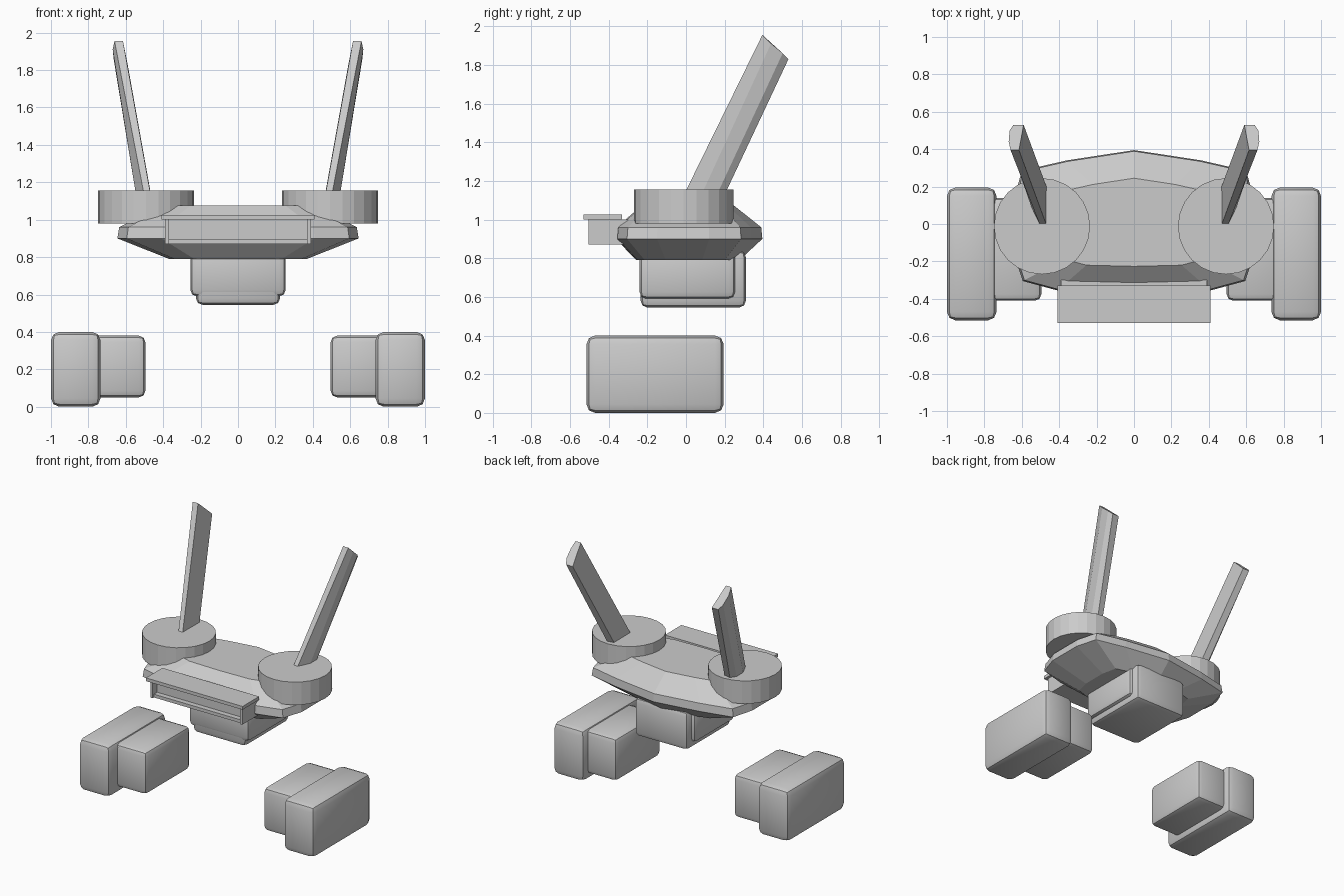
import bpy, bmesh, math
from mathutils import Vector

cube = bpy.data.objects.get("Cube")
if cube:
    bpy.data.objects.remove(cube, do_unlink=True)

grey = bpy.data.materials.new("light_grey")
grey.use_nodes = True
COLOUR = (0.6, 0.6, 0.6, 1)
grey.diffuse_color = COLOUR
grey.node_tree.nodes["Principled BSDF"].inputs["Base Color"].default_value = COLOUR


def finish(name, bm, smooth=None):
    """Turn a bmesh into a named object with the shared material."""
    bmesh.ops.recalc_face_normals(bm, faces=bm.faces)
    mesh = bpy.data.meshes.new(name)
    bm.to_mesh(mesh)
    bm.free()
    mesh.materials.append(grey)
    obj = bpy.data.objects.new(name, mesh)
    bpy.context.collection.objects.link(obj)
    if smooth:
        bpy.ops.object.select_all(action="DESELECT")
        obj.select_set(True)
        bpy.context.view_layer.objects.active = obj
        bpy.ops.object.shade_smooth_by_angle(angle=math.radians(smooth))
    return obj


def box(name, x, y, z, bevel=0.0):
    """Box from min/max pairs, optionally with rounded edges."""
    bm = bmesh.new()
    bmesh.ops.create_cube(bm, size=1)
    for v in bm.verts:
        v.co = Vector([(lo + hi) / 2 + c * (hi - lo)
                       for c, (lo, hi) in zip(v.co, (x, y, z))])
    if bevel:
        bmesh.ops.bevel(bm, geom=bm.edges[:], offset=bevel, segments=2,
                        profile=0.5, affect="EDGES")
    return finish(name, bm, 35 if bevel else None)


def loft(name, rings):
    """Skin a stack of equal-length rings and cap both ends."""
    bm = bmesh.new()
    loops = [[bm.verts.new(p) for p in ring] for ring in rings]
    n = len(loops[0])
    for a, b in zip(loops, loops[1:]):
        for i in range(n):
            j = (i + 1) % n
            bm.faces.new((a[i], a[j], b[j], b[i]))
    bm.faces.new(loops[0])
    bm.faces.new(loops[-1])
    return finish(name, bm)


# Faceted hull: one half outline, mirrored and scaled at each level
half = [(0, -.365), (.41, -.355), (.595, -.305), (.645, -.15),
        (.645, .12), (.6, .285), (.36, .34), (0, .395)]
outline = half + [(-x, y) for x, y in half[-2:0:-1]]
levels = [(.57, .70, .79), (1, 1, .90), (.985, .985, .96), (.62, .62, 1.075)]
loft("hull", [[(x * sx, y * sy, z) for x, y in outline] for sx, sy, z in levels])

# Neck blocks under the hull
box("neck_block", (-.255, .255), (-.24, .255), (.59, .85), .035)
box("neck_core", (-.225, .225), (-.235, .31), (.545, .84), .035)

# Front tray: overhanging lid, recessed panel and frame
box("tray_lid", (-.41, .41), (-.53, -.33), (1.0, 1.025))
box("tray_panel", (-.38, .38), (-.45, -.3), (.875, 1.0))
box("tray_sill", (-.39, .39), (-.49, -.3), (.87, .895))

fin_base = [(.47, 0), (.505, 0), (.548, .09), (.548, .17), (.52, .21), (.468, .2)]
fin_tip = [(.615, .395, 1.955), (.66, .395, 1.955), (.67, .44, 1.91),
           (.665, .5, 1.86), (.645, .53, 1.83), (.59, .53, 1.83)]

for side, s in (("left", 1), ("right", -1)):
    def span(a, b):
        return tuple(sorted((s * a, s * b)))

    box(side + "_tray_end", span(.37, .39), (-.505, -.3), (.87, 1.0))

    # Round shoulder disc
    bm = bmesh.new()
    bmesh.ops.create_cone(bm, cap_ends=True, segments=24, radius1=.257,
                          radius2=.257, depth=.175)
    bmesh.ops.translate(bm, verts=bm.verts, vec=(s * .492, -.012, 1.0675))
    finish(side + "_shoulder_disc", bm)

    # Swept fin rising from the disc
    loft(side + "_fin", [[(s * x, y, 1.15) for x, y in fin_base],
                         [(s * x, y, z) for x, y, z in fin_tip]])

    # Detached foot pods
    box(side + "_outer_pod", span(.735, 1.0), (-.515, .195), (0, .40), .045)
    box(side + "_inner_pod", span(.495, .80), (-.41, .14), (.05, .38), .035)
